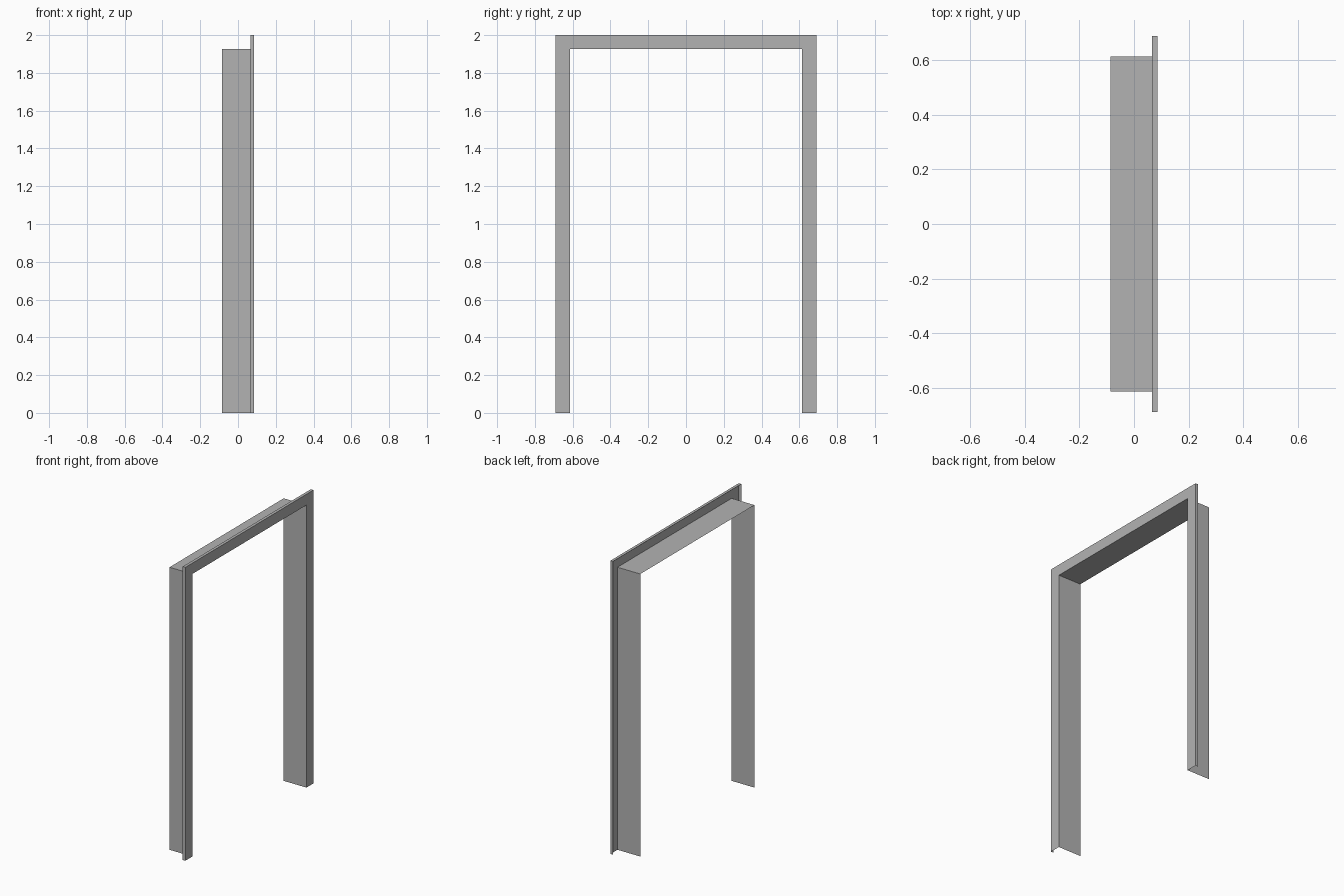
import bpy
import bmesh

cube = bpy.data.objects.get("Cube")
if cube:
    bpy.data.objects.remove(cube, do_unlink=True)

# Plain sheet metal colour
grey = bpy.data.materials.new("sheet_grey")
grey.use_nodes = True
colour = (0.45, 0.45, 0.45, 1)
grey.diffuse_color = colour
grey.node_tree.nodes["Principled BSDF"].inputs["Base Color"].default_value = colour

HALF_DEPTH = 0.086
LIP_X = 0.066
INNER, OUTER = 0.615, 0.69
INNER_TOP, OUTER_TOP = 1.926, 2.0


def arch(x, half_width, top):
    """Path up one side, across the head and down the other."""
    return [(x, -half_width, 0), (x, -half_width, top),
            (x, half_width, top), (x, half_width, 0)]


def sheet_strip(name, path_a, path_b):
    """Thin sheet stretched between two arch paths."""
    bm = bmesh.new()
    a = [bm.verts.new(p) for p in path_a]
    b = [bm.verts.new(p) for p in path_b]
    for i in range(len(a) - 1):
        bm.faces.new((a[i], a[i + 1], b[i + 1], b[i]))
    mesh = bpy.data.meshes.new(name)
    bm.to_mesh(mesh)
    bm.free()
    mesh.materials.append(grey)
    obj = bpy.data.objects.new(name, mesh)
    bpy.context.collection.objects.link(obj)
    return obj


# Folded profile: jamb lining, casing face, then a short return lip
jamb_back = arch(-HALF_DEPTH, INNER, INNER_TOP)
casing_inner = arch(HALF_DEPTH, INNER, INNER_TOP)
casing_outer = arch(HALF_DEPTH, OUTER, OUTER_TOP)
lip_back = arch(LIP_X, OUTER, OUTER_TOP)

sheet_strip("jamb_lining", jamb_back, casing_inner)
sheet_strip("casing_face", casing_inner, casing_outer)
sheet_strip("casing_return_lip", casing_outer, lip_back)
